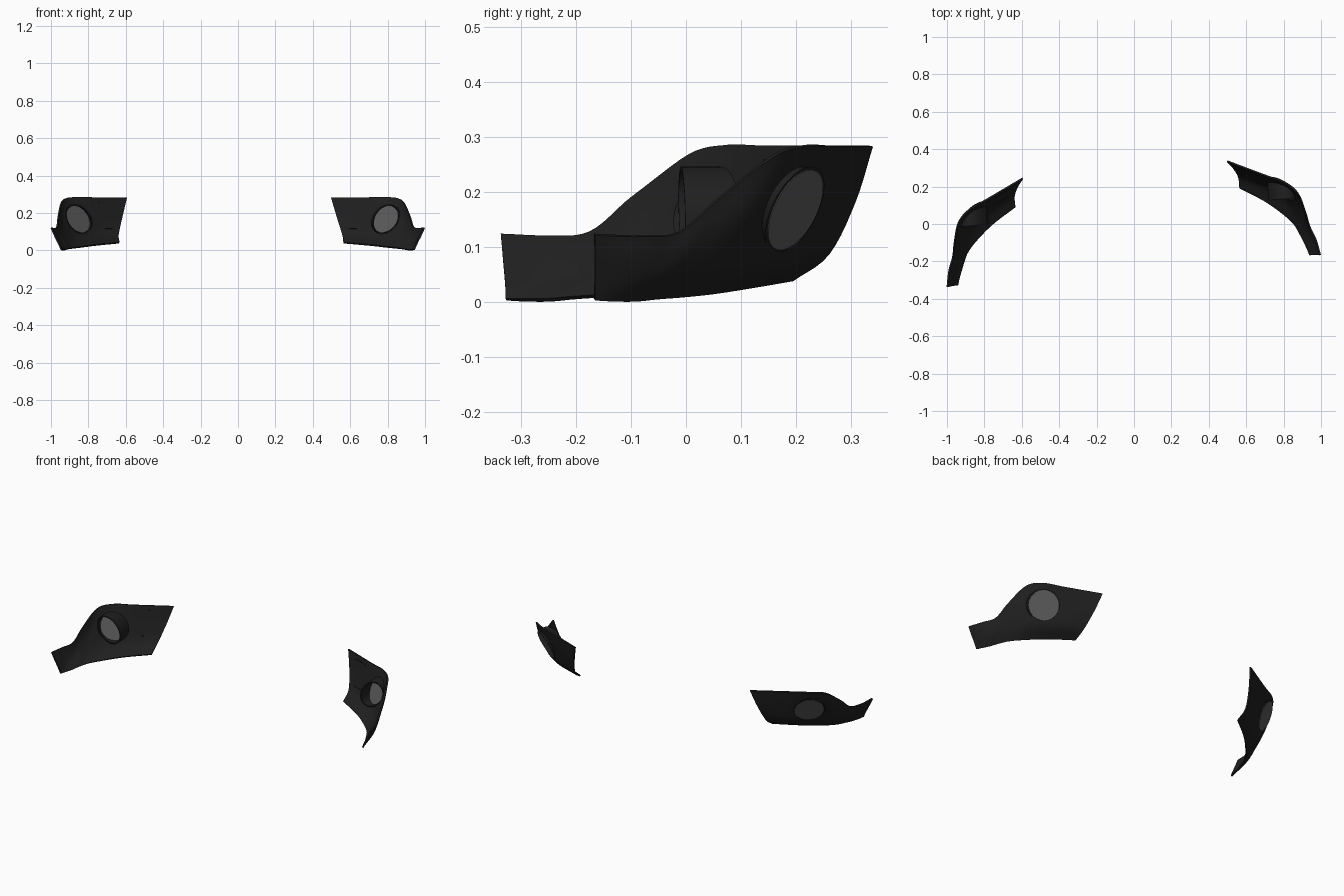
import bpy, bmesh, math
from mathutils import Vector, Matrix

if "Cube" in bpy.data.objects:
    bpy.data.objects.remove(bpy.data.objects["Cube"])

def material(name, g):
    m = bpy.data.materials.new(name)
    m.diffuse_color = (g, g, g, 1)
    m.use_nodes = True
    m.node_tree.nodes["Principled BSDF"].inputs["Base Color"].default_value = m.diffuse_color
    return m

BLACK, LENS = material("black_plastic", 0.014), material("grey_lens", 0.1)

def make(name, verts, faces, mat=BLACK):
    me = bpy.data.meshes.new(name)
    me.from_pydata([tuple(v) for v in verts], [], faces)
    bm = bmesh.new()
    bm.from_mesh(me)
    bmesh.ops.recalc_face_normals(bm, faces=bm.faces)
    bm.to_mesh(me)
    bm.free()
    me.materials.append(mat)
    ob = bpy.data.objects.new(name, me)
    bpy.context.collection.objects.link(ob)
    return ob

def bake(ob):
    dg = bpy.context.evaluated_depsgraph_get()
    me = bpy.data.meshes.new_from_object(ob.evaluated_get(dg))
    ob.modifiers.clear()
    ob.data = me

# Cross-sections from inner end to tail: rolled bottom, lower, middle, top
SECTIONS = [
    [(.565, .195, .037), (.558, .26, .085), (.53, .308, .18), (.50, .34, .282)],
    [(.70, .125, .025), (.70, .205, .08), (.70, .24, .18), (.70, .265, .282)],
    [(.80, .055, .014), (.815, .13, .075), (.815, .18, .175), (.81, .225, .282)],
    [(.86, .0, .008), (.875, .06, .07), (.885, .12, .165), (.88, .165, .266)],
    [(.89, -.05, .004), (.91, .0, .06), (.92, .035, .12), (.92, .065, .19)],
    [(.91, -.09, .0), (.93, -.045, .045), (.94, -.025, .085), (.942, -.01, .126)],
    [(.93, -.13, .0), (.95, -.1, .04), (.967, -.09, .08), (.975, -.08, .118)],
    [(.945, -.165, .002), (.962, -.165, .04), (.982, -.165, .08), (1.0, -.165, .12)],
]

def spline(pts, t):
    i = min(int(t), len(pts) - 2)
    f = t - i
    p1, p2 = Vector(pts[i]), Vector(pts[i + 1])
    p0 = Vector(pts[i - 1]) if i else 2 * p1 - p2
    p3 = Vector(pts[i + 2]) if i + 2 < len(pts) else 2 * p2 - p1
    return .5 * (2 * p1 + (p2 - p0) * f + (2 * p0 - 5 * p1 + 4 * p2 - p3) * f * f
                 + (3 * p1 - p0 - 3 * p2 + p3) * f ** 3)

def surf(u, v):
    return spline([spline(s, v) for s in SECTIONS], u)

# Curved bumper corner panel
NU, NV = 42, 15
verts = [surf(7 * i / NU, 3 * j / NV) for i in range(NU + 1) for j in range(NV + 1)]
row = NV + 1
faces = [(i * row + j, i * row + j + 1, (i + 1) * row + j + 1, (i + 1) * row + j)
         for i in range(NU) for j in range(NV)]
panel = make("panel_right", verts, faces)
if sum((p.normal for p in panel.data.polygons), Vector()).y < 0:
    panel.data.flip_normals()
sol = panel.modifiers.new("thickness", 'SOLIDIFY')
sol.thickness, sol.offset = .009, -1
bake(panel)

# Lamp opening: tilted circle swept along the lamp axis
N = 48
C = Vector((.787, .198, .167))
normal = Vector((.47, .78, -.41)).normalized()
axis = Matrix.Rotation(math.radians(5), 3, 'Z') @ Vector((0, -1, 0))
side = normal.cross(Vector((0, 0, 1))).normalized()
up = side.cross(normal)

def ring(r):
    return [C + r * (math.cos(2 * math.pi * k / N) * side + math.sin(2 * math.pi * k / N) * up)
            for k in range(N)]

def loop_faces(rings, closed=False):
    n = len(rings)
    return [(a * N + k, a * N + (k + 1) % N, (a + 1) % n * N + (k + 1) % N, (a + 1) % n * N + k)
            for a in range(n if closed else n - 1) for k in range(N)]

R = .083
rings = [[p - axis * .09 for p in ring(R)], [p + axis * .13 for p in ring(R)]]
cutter = make("lamp_cutter", rings[0] + rings[1],
              loop_faces(rings) + [tuple(range(N)), tuple(range(N, 2 * N))])
cut = panel.modifiers.new("opening", 'BOOLEAN')
cut.operation, cut.object, cut.solver = 'DIFFERENCE', cutter, 'EXACT'
bake(panel)
bpy.data.objects.remove(cutter)

# Lamp tube, cut square at its inner end
outer, inner = ring(R + .003), ring(R - .004)
end = max((p - C).dot(axis) for p in outer) + .008
flat = lambda pts: [p + axis * (end - (p - C).dot(axis)) for p in pts]
rings = [outer, flat(outer), flat(inner), inner]
tube = make("lamp_tube_right", sum(rings, []), loop_faces(rings, True))

# Lamp lens disc
rings = [[p + normal * d for p in ring(R - .003)] for d in (.002, -.003)]
lens = make("lamp_lens_right", rings[0] + rings[1],
            loop_faces(rings) + [tuple(range(N)), tuple(range(N, 2 * N))], LENS)

# Two slim ribs on the inside of the panel, beside the lamp
inward = Vector((-.35, -.85, .35)).normalized()
parts = [panel, tube, lens]
for label, v in (("upper", 2.68), ("lower", 1.33)):
    vs, fs, M = [], [], 6
    for i in range(M + 1):
        u = .3 + .5 * i / M
        a, b = surf(u, v), surf(u, v + .05)
        vs += [a + inward * .004, b + inward * .004, b + inward * .013, a + inward * .013]
    for i in range(M):
        fs += [(4 * i + k, 4 * i + (k + 1) % 4, 4 * i + 4 + (k + 1) % 4, 4 * i + 4 + k) for k in range(4)]
    fs += [(0, 1, 2, 3), tuple(4 * M + k for k in range(4))]
    parts.append(make(label + "_rib_right", vs, fs))

# Left side: mirrored and turned slightly
mirror = (Matrix.Scale(-1, 4, (1, 0, 0)) @ Matrix.Translation((.046, 0, 0))
          @ Matrix.Rotation(math.radians(-10), 4, 'Z'))
for ob in list(parts):
    me = ob.data.copy()
    me.transform(mirror)
    me.flip_normals()
    left = bpy.data.objects.new(ob.name.replace("right", "left"), me)
    bpy.context.collection.objects.link(left)
    parts.append(left)

bpy.ops.object.select_all(action='DESELECT')
for ob in parts:
    ob.select_set(True)
bpy.context.view_layer.objects.active = panel
bpy.ops.object.shade_smooth_by_angle(angle=math.radians(35))
